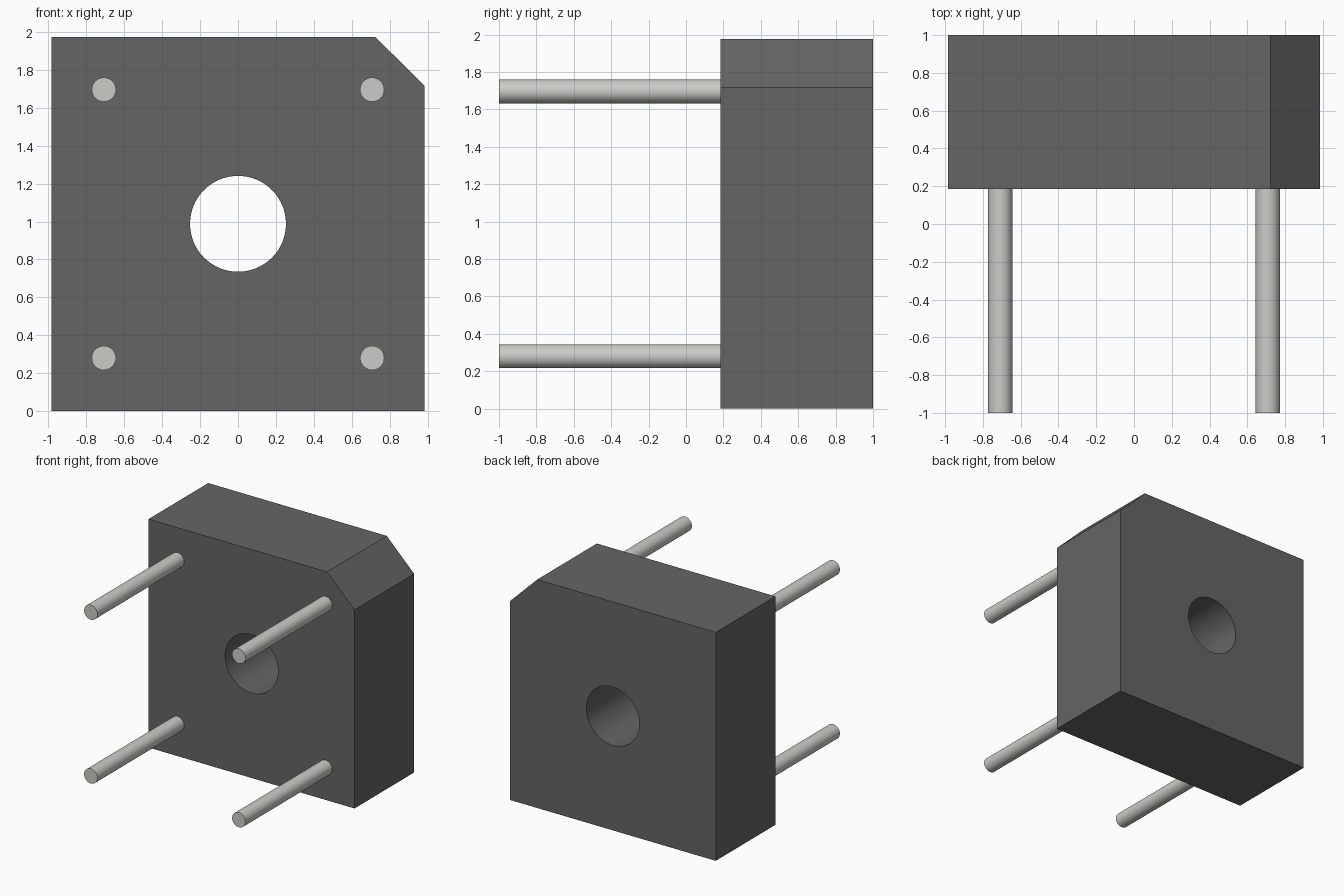
import bpy, bmesh, math

if "Cube" in bpy.data.objects:
    bpy.data.objects.remove(bpy.data.objects["Cube"])

W, H, Y0, Y1, CZ = 0.985, 1.975, 0.185, 1.0, 0.988


def material(name, rgb):
    m = bpy.data.materials.new(name)
    m.diffuse_color = (*rgb, 1)
    m.use_nodes = True
    m.node_tree.nodes["Principled BSDF"].inputs["Base Color"].default_value = m.diffuse_color
    return m


def rod(name, x, z, radius, y0, y1, sides):
    bpy.ops.mesh.primitive_cylinder_add(
        vertices=sides, radius=radius, depth=y1 - y0,
        location=(x, (y0 + y1) / 2, z), rotation=(math.pi / 2, 0, 0))
    o = bpy.context.object
    o.name = name
    return o


def smooth(o):
    bpy.ops.object.select_all(action='DESELECT')
    o.select_set(True)
    bpy.context.view_layer.objects.active = o
    bpy.ops.object.shade_smooth_by_angle(angle=math.radians(30))


dark = material("dark_casing", (0.13, 0.13, 0.13))
metal = material("pale_metal", (0.6, 0.6, 0.57))

# Square block with one cut corner
outline = [(-W, 0), (W, 0), (W, 1.717), (0.723, H), (-W, H)]
bm = bmesh.new()
face = bm.faces.new([bm.verts.new((x, Y0, z)) for x, z in outline])
ext = bmesh.ops.extrude_face_region(bm, geom=[face])
moved = [v for v in ext["geom"] if isinstance(v, bmesh.types.BMVert)]
bmesh.ops.translate(bm, verts=moved, vec=(0, Y1 - Y0, 0))
bmesh.ops.recalc_face_normals(bm, faces=bm.faces)
mesh = bpy.data.meshes.new("block")
bm.to_mesh(mesh)
bm.free()
block = bpy.data.objects.new("block", mesh)
bpy.context.collection.objects.link(block)
mesh.materials.append(dark)

# Central through hole
cutter = rod("hole_cutter", 0, CZ, 0.253, Y0 - 0.1, Y1 + 0.1, 64)
cutter.data.materials.append(dark)
cut = block.modifiers.new("hole", 'BOOLEAN')
cut.operation, cut.solver, cut.object = 'DIFFERENCE', 'EXACT', cutter
bpy.context.view_layer.objects.active = block
bpy.ops.object.modifier_apply(modifier=cut.name)
bpy.data.objects.remove(cutter)
smooth(block)

# Four connection pins on the front face
for side, x in (("left", -0.708), ("right", 0.708)):
    for level, z in (("lower", CZ - 0.708), ("upper", CZ + 0.708)):
        pin = rod(f"{level}_{side}_pin", x, z, 0.064, -1.0, Y0 + 0.005, 32)
        pin.data.materials.append(metal)
        smooth(pin)
